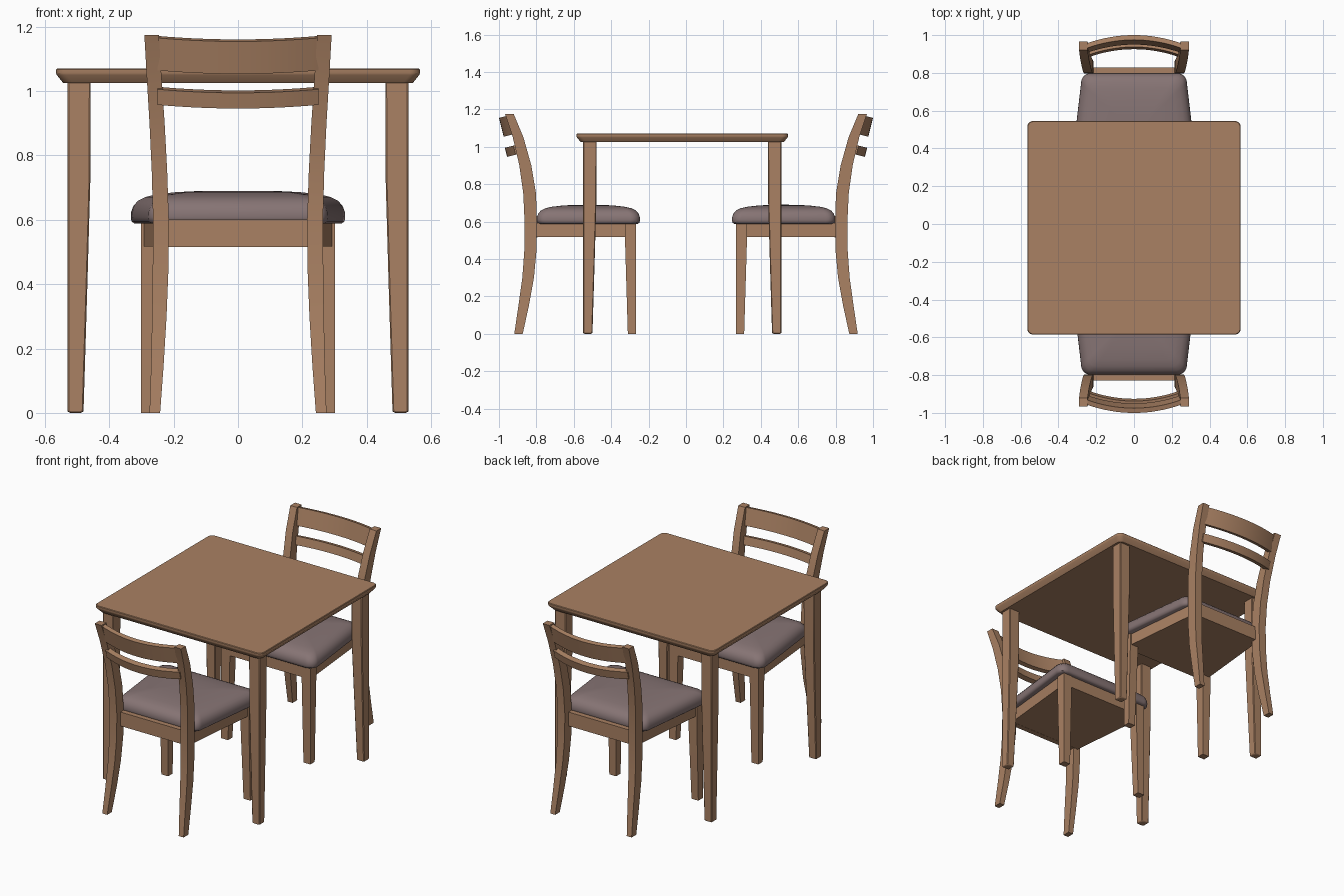
import bpy, bmesh, math

if "Cube" in bpy.data.objects:
    bpy.data.objects.remove(bpy.data.objects["Cube"])

def material(name, rgb):
    m = bpy.data.materials.new(name)
    m.diffuse_color = (*rgb, 1)
    m.use_nodes = True
    m.node_tree.nodes["Principled BSDF"].inputs["Base Color"].default_value = m.diffuse_color
    return m

WOOD = material("warm wood", (0.40, 0.22, 0.125))
FABRIC = material("mauve fabric", (0.24, 0.175, 0.175))

def loft(name, rings, mat, smooth=None, bevel=0):
    """Skin a list of equal-length point rings and cap both ends."""
    bm = bmesh.new()
    vs = [[bm.verts.new(p) for p in r] for r in rings]
    n = len(vs[0])
    for a, b in zip(vs, vs[1:]):
        for i in range(n):
            bm.faces.new((a[i], a[(i + 1) % n], b[(i + 1) % n], b[i]))
    bm.faces.new(vs[0])
    bm.faces.new(vs[-1])
    bmesh.ops.recalc_face_normals(bm, faces=bm.faces)
    me = bpy.data.meshes.new(name)
    bm.to_mesh(me)
    bm.free()
    me.materials.append(mat)
    ob = bpy.data.objects.new(name, me)
    bpy.context.collection.objects.link(ob)
    if bevel:
        mod = ob.modifiers.new("soft edges", 'BEVEL')
        mod.width = bevel
        mod.segments = 1
        mod.limit_method = 'ANGLE'
        mod.angle_limit = math.radians(50)
    if smooth:
        bpy.ops.object.select_all(action='DESELECT')
        ob.select_set(True)
        bpy.context.view_layer.objects.active = ob
        bpy.ops.object.shade_smooth_by_angle(angle=math.radians(smooth))
    return ob

def rect(x0, x1, y0, y1, z):
    return [(x0, y0, z), (x1, y0, z), (x1, y1, z), (x0, y1, z)]

def rounded(corners, r, seg=6):
    """Round the corners of a near-rectangular outline (counter-clockwise)."""
    pts = []
    for k, (x, y) in enumerate(corners):
        sx, sy = (1 if x > 0 else -1), (1 if k > 1 else -1)
        for j in range(seg + 1):
            a = math.radians(180 + 90 * k + 90 * j / seg)
            pts.append((x - sx * r + r * math.cos(a), y - sy * r + r * math.sin(a)))
    return pts

# ---- Table ----
CY = -0.02
def top_ring(h, z):
    return [(x, y + CY, z) for x, y in rounded([(-h, -h), (h, -h), (h, h), (-h, h)], 0.03)]
loft("table_top", [top_ring(0.543, 1.025), top_ring(0.563, 1.05), top_ring(0.565, 1.056),
                   top_ring(0.565, 1.067), top_ring(0.562, 1.07)], WOOD, 25)

for sx in (-1, 1):
    for sy in (-1, 1):
        def leg_ring(z, w, o=0.53):
            return rect(sx * (o - w), sx * o, CY + sy * (o - w), CY + sy * o, z)
        loft("table_leg", [leg_ring(0, 0.042, 0.526), leg_ring(0.006, 0.05), leg_ring(0.4, 0.062),
                           leg_ring(0.72, 0.071), leg_ring(1.03, 0.072)], WOOD, 25, 0.004)

# ---- Chairs ----
# back leg stations: z, rear y, front y, inner x, outer x
POST = [(0, .918, .873, .242, .275), (.15, .896, .840, .231, .270), (.3, .875, .813, .222, .267),
        (.45, .864, .799, .216, .265), (.6, .863, .797, .215, .264), (.75, .870, .802, .220, .268),
        (.9, .891, .827, .228, .275), (1.05, .926, .869, .238, .284), (1.175, .967, .921, .246, .291)]

def slat(name, s, cy, cz, h, t, sag):
    """Curved, tilted back slat; (cy, cz) is its middle at x = 0."""
    a = math.radians(14)
    rings = []
    for i in range(17):
        x = -0.25 + 0.5 * i / 16
        d = -sag * (x / 0.25) ** 2
        ring = []
        for p, q in ((-1, -1), (1, -1), (1, 1), (-1, 1)):
            n, u = d + p * t / 2, q * h / 2
            ring.append((x, s * (cy + n * math.cos(a) + u * math.sin(a)),
                         cz - n * math.sin(a) + u * math.cos(a)))
        rings.append(ring)
    loft(name, rings, WOOD, 30)

def chair(s):
    for sx in (-1, 1):
        loft("back_leg", [rect(sx * xi, sx * xo, s * yb, s * yf, z)
                          for z, yb, yf, xi, xo in POST], WOOD, 30)
        loft("front_leg", [rect(sx * 0.255, sx * 0.301, s * 0.311, s * 0.268, 0),
                           rect(sx * 0.243, sx * 0.301, s * 0.326, s * 0.268, 0.5),
                           rect(sx * 0.243, sx * 0.301, s * 0.326, s * 0.268, 0.592)], WOOD, 30)
    # seat frame, narrowing to the back
    def frame(z):
        return [(-0.245, s * 0.80, z), (0.245, s * 0.80, z),
                (0.297, s * 0.272, z), (-0.297, s * 0.272, z)]
    loft("seat_frame", [frame(0.517), frame(0.592)], WOOD)
    loft("rear_rail", [rect(-0.23, 0.23, s * 0.795, s * 0.828, z) for z in (0.516, 0.601)], WOOD)
    # padded seat: shrinking rounded outlines
    base = rounded([(-0.333, -0.276), (0.333, -0.276), (0.28, 0.276), (-0.28, 0.276)], 0.05)
    rings = []
    for d, z in ((0.012, .588), (0.002, .595), (0, .608), (0.001, .625), (0.008, .643), (0.022, .659),
                 (0.045, .671), (0.08, .679), (0.14, .686), (0.2, .689), (0.25, .690)):
        kx, ky = 1 - d / 0.333, 1 - d / 0.276
        rings.append([(x * kx, s * (0.522 + y * ky), z) for x, y in base])
    loft("seat_cushion", rings, FABRIC, 50)
    slat("top_slat", s, 0.975, 1.107, 0.104, 0.026, 0.045)
    slat("lower_slat", s, 0.947, 0.974, 0.05, 0.032, 0.047)

for s in (-1, 1):
    chair(s)
